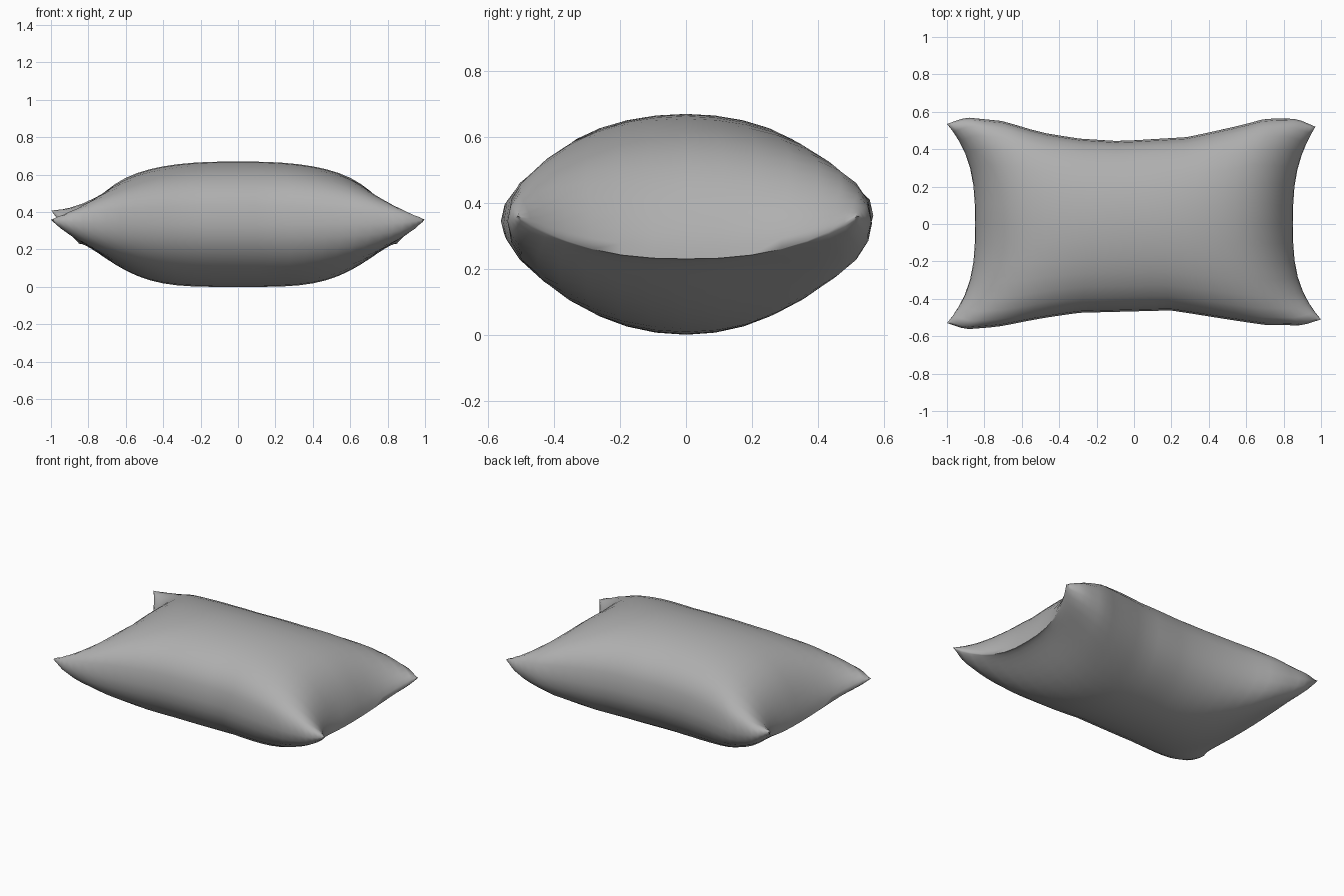
import bpy, bmesh
from math import sin, cos, pi, exp

if "Cube" in bpy.data.objects:
    bpy.data.objects.remove(bpy.data.objects["Cube"])

NU, NT = 32, 32   # stations along the length, points around each section


def mix(stops, v):
    """Piecewise-linear lookup through (position, value) stops."""
    for (a, fa), (b, fb) in zip(stops, stops[1:]):
        if v <= b:
            return fa + (fb - fa) * max(0, v - a) / (b - a)
    return stops[-1][1]


# Half-widths of the back and front long edges
BACK = [(-1, .535), (-.9, .57), (-.7, .55), (-.5, .49), (-.3, .457), (-.08, .443),
        (.3, .465), (.6, .53), (.73, .565), (.9, .562), (1, .52)]
FRONT = [(-1, .53), (-.9, .563), (-.73, .55), (-.5, .505), (-.3, .475), (.2, .462),
         (.5, .51), (.7, .54), (.9, .542), (1, .51)]


def pillow_point(u, a):
    t, s = cos(a), sin(a)
    r = abs(u)
    # Ends are drawn in at the middle so the corners stick out as ears
    x = u * (.85 + .15 * abs(t) ** 3)
    if u > 0 and t > 0:
        x *= 1 - .03 * t ** 4
    y = t * mix(BACK if t > 0 else FRONT, u)
    # Middle surface sags to the end seams, back left corner lifts slightly
    seam = .36 - .13 * (1 - abs(t) ** 2.5)
    if u < 0 and t > 0:
        seam += .05 * t ** 4
    mid = .335 + (seam - .335) * r ** 8
    # Plump top with a soft crease at the ends, bottom tucking in sooner
    if s > 0:
        h = .335 * max(0, 1 - r ** 2.6) ** .52
        h *= 1 - .14 * r ** 6 * exp(-((t + .15) / .15) ** 2)
        z = mid + h * s ** .74
    else:
        h = .335 * max(0, 1 - r ** 4) ** (1.15 - .6 * abs(t) ** 3)
        z = mid - h * (-s) ** .98
    return x, y, z


# Pillow: lofted sections pinched flat at both ends
bm = bmesh.new()
rings = []
for i in range(NU + 1):
    u = sin(pi * (i / NU - .5))
    rings.append([bm.verts.new(pillow_point(u, 2 * pi * j / NT)) for j in range(NT)])
for p, q in zip(rings, rings[1:]):
    for j in range(NT):
        k = (j + 1) % NT
        bm.faces.new((p[j], p[k], q[k], q[j]))
bmesh.ops.remove_doubles(bm, verts=bm.verts, dist=.0005)
bmesh.ops.recalc_face_normals(bm, faces=bm.faces)
low = min(v.co.z for v in bm.verts)
bmesh.ops.translate(bm, verts=bm.verts, vec=(0, 0, -low))
mesh = bpy.data.meshes.new("pillow")
bm.to_mesh(mesh)
bm.free()
pillow = bpy.data.objects.new("pillow", mesh)
bpy.context.collection.objects.link(pillow)

# Darker grey cloth
cloth = bpy.data.materials.new("grey_cloth")
cloth.diffuse_color = (.43, .43, .43, 1)
cloth.use_nodes = True
cloth.node_tree.nodes["Principled BSDF"].inputs["Base Color"].default_value = cloth.diffuse_color
mesh.materials.append(cloth)

bpy.context.view_layer.objects.active = pillow
pillow.select_set(True)
bpy.ops.object.shade_smooth_by_angle(angle=1.2)
